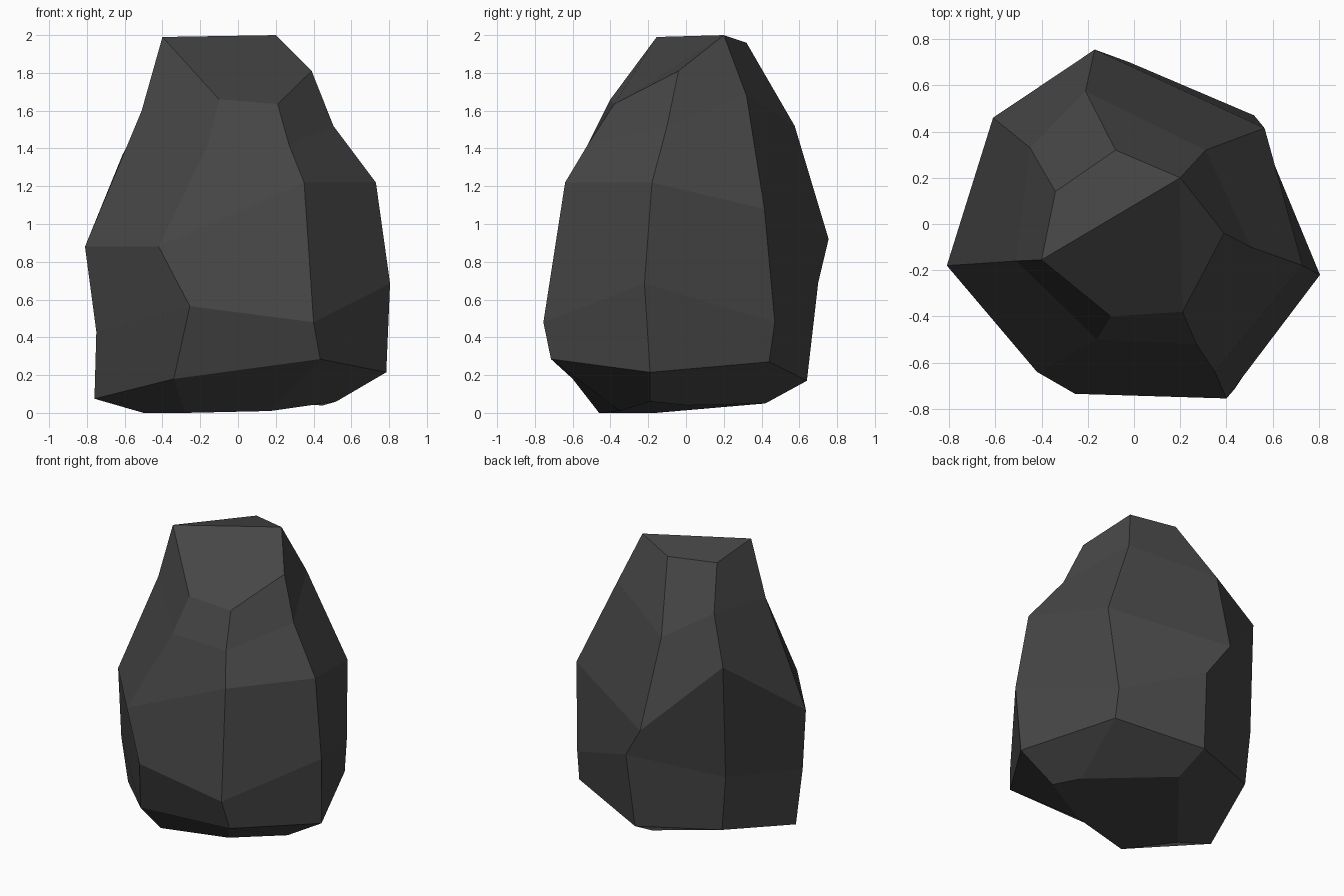
import bpy, bmesh

if "Cube" in bpy.data.objects:
    bpy.data.objects.remove(bpy.data.objects["Cube"])

# Seven vertical ridges of the boulder, each from crown to foot, counter-clockwise
front_right = [(.21, -.38, 1.635), (.27, -.52, 1.42), (.35, -.64, 1.22), (.40, -.755, .48), (.435, -.715, .285)]
right = [(.39, -.04, 1.81), (.505, -.10, 1.52), (.73, -.18, 1.22), (.805, -.22, .685), (.785, -.19, .215)]
back_right = [(.20, .20, 2.0), (.31, .32, 1.68), (.565, .415, 1.08), (.52, .47, .48), (.525, .44, .27)]
back = [(-.08, .32, 1.96), (-.21, .575, 1.52), (-.17, .755, .92), (-.02, .70, .69), (-.05, .64, .17)]
back_left = [(-.34, .14, 1.915), (-.45, .33, 1.66), (-.61, .46, 1.37), (-.61, .43, .585), (-.575, .42, .2)]
left = [(-.40, -.155, 1.99), (-.51, -.16, 1.60), (-.81, -.18, .88), (-.75, -.23, .43), (-.76, -.14, .075)]
front_left = [(-.10, -.40, 1.66), (-.16, -.50, 1.42), (-.42, -.64, .88), (-.255, -.735, .565), (-.34, -.60, .18)]
ridges = [front_right, right, back_right, back, back_left, left, front_left]

# Points of the small base, below the ridges (the back left one has none)
base = [(.17, -.35, .01), (.52, -.19, .06), (.45, .01, .04), (-.025, .42, .05), None, (-.50, -.16, 0), (-.28, -.46, 0)]

bm = bmesh.new()
cols = [[bm.verts.new(p) for p in r] for r in ridges]
foot = [bm.verts.new(p) if p else None for p in base]

# Sides and underside bevel
n = len(cols)
for i in range(n):
    j = (i + 1) % n
    for k in range(4):
        bm.faces.new((cols[i][k], cols[i][k + 1], cols[j][k + 1], cols[j][k]))
    if foot[i] and foot[j]:
        bm.faces.new((cols[i][4], foot[i], foot[j], cols[j][4]))
bm.faces.new((cols[3][4], foot[3], foot[5], cols[5][4], cols[4][4]))

# Crown facets and base
fr, r, br, b, bl, l, fl = [c[0] for c in cols]
bm.faces.new((l, br, b, bl))
bm.faces.new((l, fl, fr, br))
bm.faces.new((fr, r, br))
bm.faces.new([v for v in foot if v])
bmesh.ops.recalc_face_normals(bm, faces=bm.faces)

mesh = bpy.data.meshes.new("boulder")
bm.to_mesh(mesh)
bm.free()
mat = bpy.data.materials.new("dark grey stone")
mat.diffuse_color = (.06, .06, .06, 1)
mat.use_nodes = True
mat.node_tree.nodes["Principled BSDF"].inputs["Base Color"].default_value = mat.diffuse_color
mesh.materials.append(mat)
bpy.context.collection.objects.link(bpy.data.objects.new("boulder", mesh))
